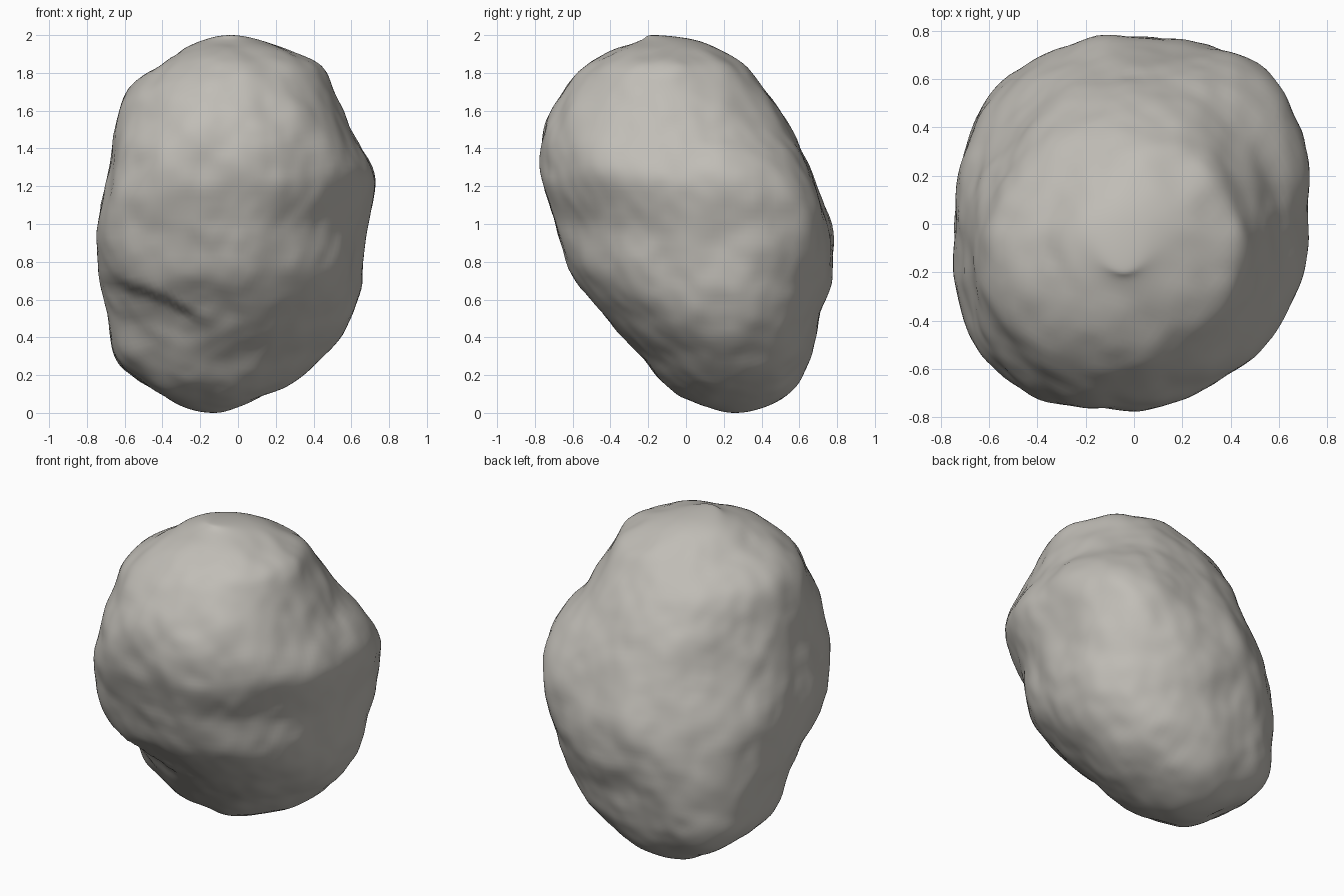
import bpy
import bmesh
import math
from mathutils import Vector, noise

cube = bpy.data.objects.get("Cube")
if cube:
    bpy.data.objects.remove(cube, do_unlink=True)

# Extents of the boulder (x min, x max, y min, y max) from base to crown,
# at equal steps of latitude
EXTENTS = [
    (-.13, -.13, .26, .26), (-.30, .01, .11, .42), (-.48, .25, -.09, .56),
    (-.65, .44, -.23, .66), (-.69, .60, -.41, .71), (-.73, .66, -.60, .765),
    (-.735, .69, -.69, .765), (-.69, .72, -.765, .67), (-.65, .60, -.76, .56),
    (-.57, .50, -.65, .43), (-.37, .41, -.49, .27), (-.20, .14, -.25, .08),
    (-.04, -.04, -.17, -.17),
]
# How square each corner is: (side, depth) -> superellipse power
# at the foot, waist and shoulder
CORNERS = {(1, 1): (2.2, 3.3, 2.2), (-1, 1): (2.7, 1.85, 1.8),
           (-1, -1): (2.6, 3.3, 2.15), (1, -1): (1.9, 1.85, 1.9)}


def row(i):
    """Extents at a step; past a pole the opposite sides swap over."""
    last = len(EXTENTS) - 1
    if 0 <= i <= last:
        return EXTENTS[i]
    x0, x1, y0, y1 = EXTENTS[-i if i < 0 else 2 * last - i]
    return x1, x0, y1, y0


def extents_at(t):
    """Catmull-Rom interpolation of the extents, t from 0 to 1."""
    last = len(EXTENTS) - 1
    i = min(int(t * last), last - 1)
    f = t * last - i
    return [b + f * (c - a + f * (2*a - 5*b + 4*c - d + f * (3*(b - c) + d - a))) / 2
            for a, b, c, d in zip(*(row(i + k) for k in (-1, 0, 1, 2)))]


def smooth(v):
    v = max(0, min(1, v))
    return v * v * (3 - 2 * v)


def body_point(n):
    """Map a unit sphere direction onto the leaning boulder."""
    x0, x1, y0, y1 = extents_at(math.acos(max(-1, min(1, -n.z))) / math.pi)
    z = 1 + n.z
    angle = math.atan2(n.y, n.x)
    c, s = math.cos(angle), math.sin(angle)
    foot, waist, shoulder = CORNERS[(1 if c >= 0 else -1, 1 if s >= 0 else -1)]
    p = (foot + (waist - foot) * smooth((z - .4) / .7)
         + (shoulder - waist) * smooth((z - 1.15) / .5))
    r = (abs(c) ** p + abs(s) ** p) ** (-1 / p)
    return Vector(((x0 + x1) / 2 + (x1 - x0) / 2 * c * r,
                   (y0 + y1) / 2 + (y1 - y0) / 2 * s * r, z))


def weather(co, n):
    """Broad lumps, small chips and the undercut ledge on the front."""
    lumps = noise.noise(co * 2.3 + Vector((3, 1, 7)))
    chips = noise.noise(co * 5 + Vector((9, 4, 2)))
    pits = noise.noise(co * 11)
    calm = smooth((1 - n.z * n.z) * 5)
    out = co + n * calm * (.018 * lumps + .016 * chips + .005 * pits)
    ledge = .72 - .12 * smooth((co.x + .7) / .5) - .1 * smooth((co.x + .4) / .3)
    below = ledge - co.z
    if n.y < 0 and below > 0:
        fade = smooth(-n.y * 3) * smooth((-.08 - co.x) / .3)
        out.y += .08 * fade * smooth(below / .06) * math.exp(-below / .2)
    return out


# Boulder
bm = bmesh.new()
bmesh.ops.create_icosphere(bm, subdivisions=6, radius=1)
for v in bm.verts:
    n = v.co.normalized()
    v.co = weather(body_point(n), n)
for f in bm.faces:
    f.smooth = True

mesh = bpy.data.meshes.new("boulder")
bm.to_mesh(mesh)
bm.free()
boulder = bpy.data.objects.new("boulder", mesh)
bpy.context.collection.objects.link(boulder)

# Warm grey stone
stone = bpy.data.materials.new("warm_grey_stone")
stone.use_nodes = True
colour = (.53, .51, .47, 1)
stone.diffuse_color = colour
bsdf = stone.node_tree.nodes["Principled BSDF"]
bsdf.inputs["Base Color"].default_value = colour
bsdf.inputs["Roughness"].default_value = .9
mesh.materials.append(stone)
